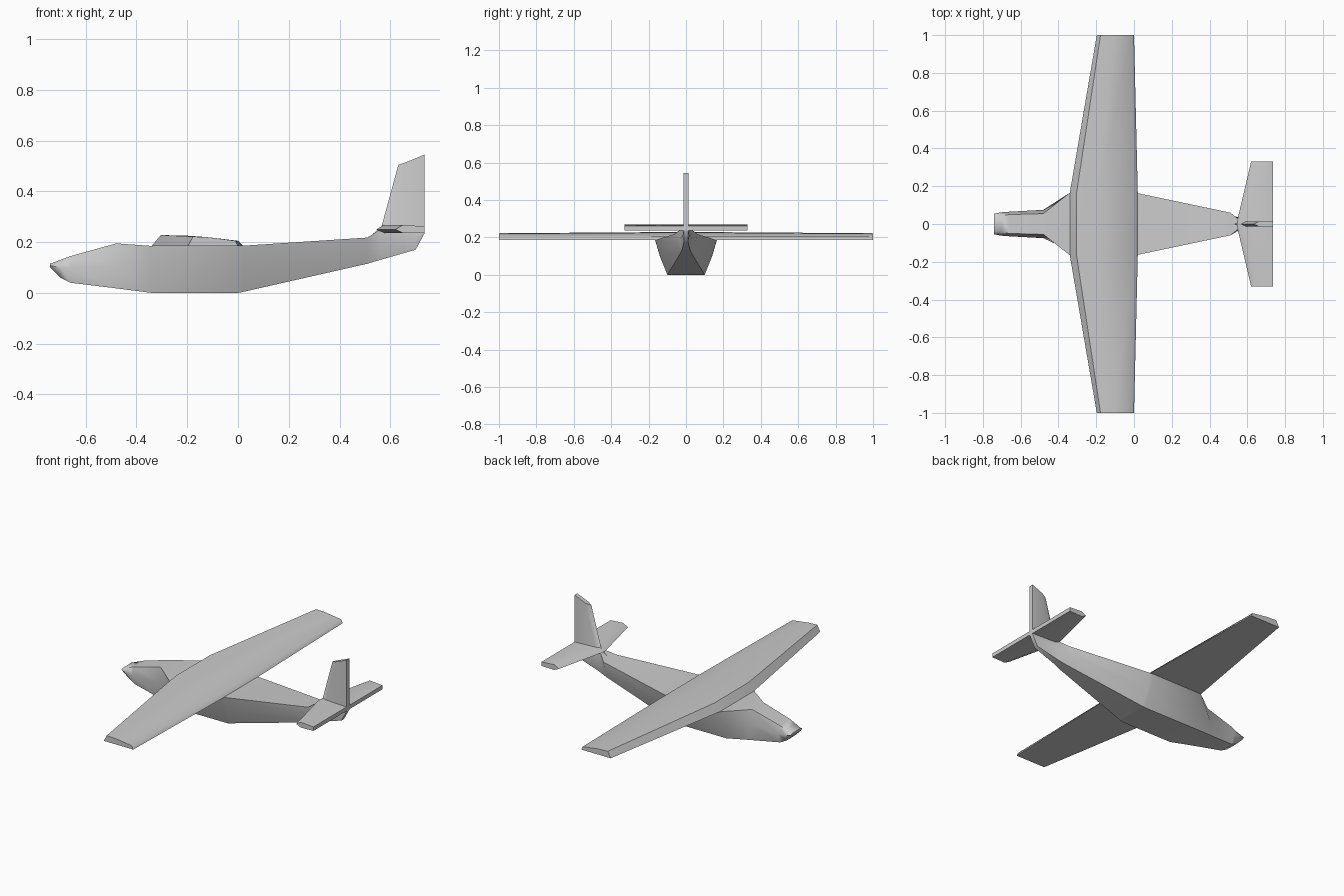
import bpy, bmesh, math

cube = bpy.data.objects.get("Cube")
if cube:
    bpy.data.objects.remove(cube, do_unlink=True)

grey = bpy.data.materials.new("light_grey")
grey.use_nodes = True
colour = (0.6, 0.6, 0.6, 1)
grey.diffuse_color = colour
grey.node_tree.nodes["Principled BSDF"].inputs["Base Color"].default_value = colour


def loft(name, rings, angle=50):
    """Skin a row of equal-length closed rings and cap both ends."""
    bm = bmesh.new()
    rows = [[bm.verts.new(p) for p in ring] for ring in rings]
    n = len(rows[0])
    for a, b in zip(rows, rows[1:]):
        for i in range(n):
            j = (i + 1) % n
            bm.faces.new((a[i], a[j], b[j], b[i]))
    bm.faces.new(rows[0])
    bm.faces.new(rows[-1])
    bmesh.ops.recalc_face_normals(bm, faces=bm.faces)
    mesh = bpy.data.meshes.new(name)
    bm.to_mesh(mesh)
    bm.free()
    mesh.materials.append(grey)
    obj = bpy.data.objects.new(name, mesh)
    bpy.context.collection.objects.link(obj)
    bpy.ops.object.select_all(action='DESELECT')
    obj.select_set(True)
    bpy.context.view_layer.objects.active = obj
    bpy.ops.object.shade_smooth_by_angle(angle=math.radians(angle))
    return obj


def station(x, low, mid, high):
    """Symmetric body section from (half width, z) pairs."""
    side = (low, mid, high)
    return ([(x, w, z) for w, z in side]
            + [(x, -w, z) for w, z in reversed(side)])


# Fuselage, from nose to tail
loft("fuselage", [
    station(-.74, (.04, .10), (.055, .108), (.04, .115)),
    station(-.70, (.04, .06), (.062, .10), (.045, .13)),
    station(-.66, (.045, .04), (.065, .10), (.05, .145)),
    station(-.48, (.075, .018), (.075, .11), (.055, .195)),
    station(-.34, (.10, 0), (.14, .10), (.165, .185)),
    station(0, (.10, 0), (.14, .10), (.165, .185)),
    station(.02, (.097, .004), (.138, .10), (.163, .186)),
    station(.51, (.03, .115), (.05, .17), (.06, .218)),
    station(.56, (.022, .13), (.032, .19), (.02, .25)),
    station(.70, (.012, .17), (.018, .21), (.012, .25)),
    station(.735, (.012, .235), (.012, .243), (.012, .25)),
], 60)


# Wing, tapering from a broad root to both tips
def wing_section(y, front, back, top):
    chord = back - front
    outline = [(0, .185), (.1, top), (.42, top - .003), (.95, .205), (1, .185)]
    return [(front + u * chord, y, z) for u, z in outline]


wing_stations = [(.165, -.34, .02, .228), (1, -.197, 0, .222)]
loft("wing",
     [wing_section(-y, *s) for y, *s in reversed(wing_stations)]
     + [wing_section(y, *s) for y, *s in wing_stations])


# Tailplane
def tail_section(y, front):
    return [(front, y, .25), (front + .03, y, .268), (.735, y, .262),
            (.735, y, .238), (front + .03, y, .236)]


loft("tailplane", [tail_section(y, f) for y, f in
                   ((-.33, .62), (-.012, .545), (.012, .545), (.33, .62))])


# Fin, growing out of the rear body
def fin_section(z_front, z_back, front):
    w = .013
    return [(front, 0, z_front), (front + .03, w, z_front + .01), (.735, w, z_back),
            (.735, -w, z_back), (front + .03, -w, z_front + .01)]


loft("fin", [fin_section(.215, .235, .51), fin_section(.26, .265, .565),
             fin_section(.505, .545, .632)])
